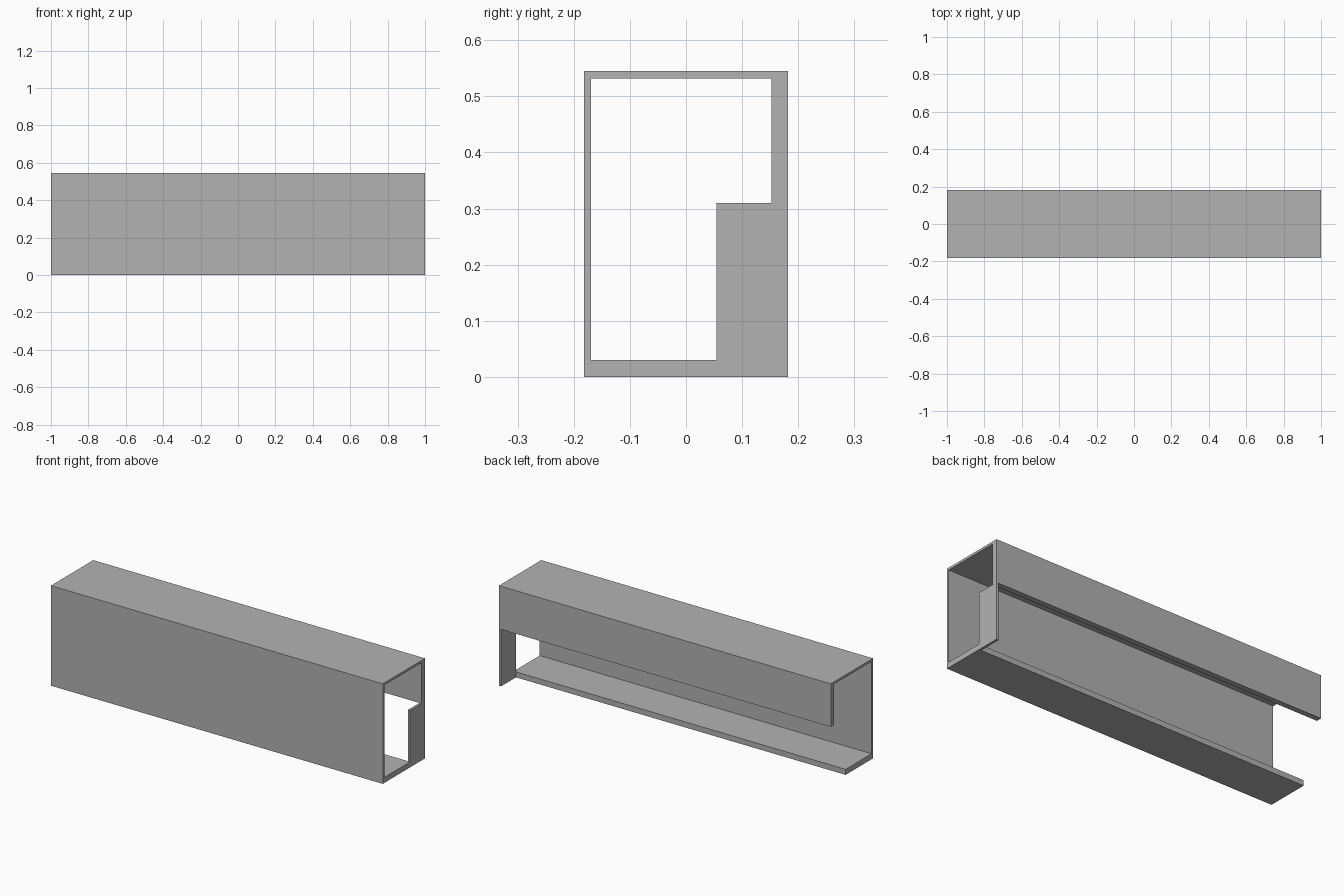
import bpy
import bmesh

if "Cube" in bpy.data.objects:
    bpy.data.objects.remove(bpy.data.objects["Cube"], do_unlink=True)

LENGTH, DEPTH, HEIGHT = 2.0, 0.364, 0.545
SHEET, THICK = 0.013, 0.03      # thin front, top and end; thicker base and back
SLOT_TOP, BASE_EDGE = 0.31, 0.054
FRONT, BACK = -DEPTH / 2, DEPTH / 2

grey = bpy.data.materials.new("plain_grey")
grey.use_nodes = True
grey.diffuse_color = (0.448, 0.448, 0.448, 1)
grey.node_tree.nodes["Principled BSDF"].inputs["Base Color"].default_value = grey.diffuse_color


def extrude_profile(name, profile, x0, x1):
    """Sweep a (y, z) outline along x."""
    bm = bmesh.new()
    face = bm.faces.new([bm.verts.new((x0, y, z)) for y, z in profile])
    swept = bmesh.ops.extrude_face_region(bm, geom=[face])["geom"]
    verts = [v for v in swept if isinstance(v, bmesh.types.BMVert)]
    bmesh.ops.translate(bm, verts=verts, vec=(x1 - x0, 0, 0))
    bmesh.ops.recalc_face_normals(bm, faces=bm.faces)
    mesh = bpy.data.meshes.new(name)
    bm.to_mesh(mesh)
    bm.free()
    mesh.materials.append(grey)
    obj = bpy.data.objects.new(name, mesh)
    bpy.context.collection.objects.link(obj)
    return obj


# Channel: base lip, front wall, top and hanging back flange
channel = [
    (BASE_EDGE, 0), (FRONT, 0), (FRONT, HEIGHT), (BACK, HEIGHT),
    (BACK, SLOT_TOP), (BACK - THICK, SLOT_TOP),
    (BACK - THICK, HEIGHT - SHEET), (FRONT + SHEET, HEIGHT - SHEET),
    (FRONT + SHEET, THICK), (BASE_EDGE, THICK),
]
extrude_profile("channel_body", channel, -LENGTH / 2, LENGTH / 2)

# Small plate closing the slot at the left end
plate = [(BASE_EDGE, 0), (BACK, 0), (BACK, SLOT_TOP), (BASE_EDGE, SLOT_TOP)]
extrude_profile("left_end_plate", plate, LENGTH / 2 - SHEET, LENGTH / 2)
